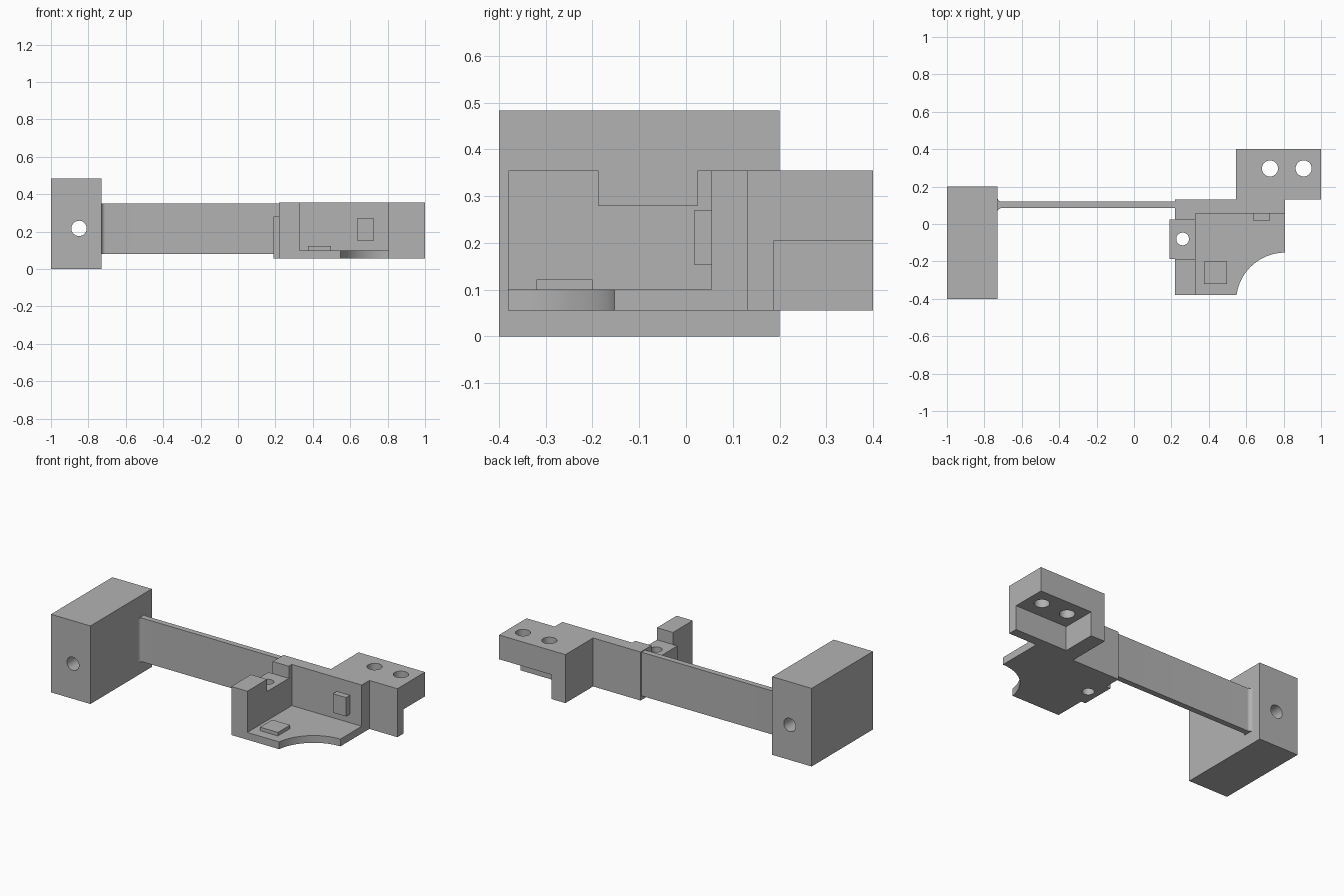
import bpy, bmesh, math
from mathutils import Vector

cube = bpy.data.objects.get("Cube")
if cube:
    bpy.data.objects.remove(cube, do_unlink=True)

# Single grey plastic
grey = bpy.data.materials.new("grey_plastic")
grey.use_nodes = True
COLOR = (0.45, 0.45, 0.45, 1)
grey.diffuse_color = COLOR
grey.node_tree.nodes["Principled BSDF"].inputs["Base Color"].default_value = COLOR


def place(axis, a, b, h):
    """Point from two profile coordinates and a height along the axis."""
    return {"X": (h, a, b), "Y": (a, h, b), "Z": (a, b, h)}[axis]


def prism(name, profile, axis, lo, hi):
    """Extrude a flat outline along one axis."""
    bm = bmesh.new()
    face = bm.faces.new([bm.verts.new(place(axis, a, b, lo)) for a, b in profile])
    ext = bmesh.ops.extrude_face_region(bm, geom=[face])
    move = Vector(place(axis, 0, 0, hi - lo))
    bmesh.ops.translate(bm, vec=move, verts=[v for v in ext["geom"] if isinstance(v, bmesh.types.BMVert)])
    bmesh.ops.recalc_face_normals(bm, faces=bm.faces)
    mesh = bpy.data.meshes.new(name)
    bm.to_mesh(mesh)
    bm.free()
    mesh.materials.append(grey)
    obj = bpy.data.objects.new(name, mesh)
    bpy.context.collection.objects.link(obj)
    return obj


def box(name, x, y, z):
    return prism(name, [(x[0], y[0]), (x[1], y[0]), (x[1], y[1]), (x[0], y[1])], "Z", *z)


def arc(cx, cy, r, start, end, steps):
    angles = [math.radians(start + (end - start) * i / steps) for i in range(steps + 1)]
    return [(cx + r * math.cos(t), cy + r * math.sin(t)) for t in angles]


def cut(obj, cutter):
    """Subtract a cutter, then delete it."""
    mod = obj.modifiers.new("cut", "BOOLEAN")
    mod.operation, mod.solver, mod.object = "DIFFERENCE", "EXACT", cutter
    cutter.hide_render = True
    bpy.ops.object.select_all(action="DESELECT")
    bpy.context.view_layer.objects.active = obj
    obj.select_set(True)
    bpy.ops.object.modifier_apply(modifier=mod.name)
    bpy.data.objects.remove(cutter, do_unlink=True)


def drill(obj, axis, a, b, r):
    cut(obj, prism("drill", arc(a, b, r, 0, 350, 35), axis, -1, 1))


BASE, TOP, FLOOR = 0.055, 0.355, 0.1

# End block with a cross hole
block = box("end_block", (-1, -0.73), (-0.4, 0.2), (0, 0.483))
drill(block, "Y", -0.85, 0.217, 0.041)

# Thin arm, flared where it meets the block
flare = 0.022
arm = prism("arm",
            arc(-0.73 + flare, 0.085 - flare, flare, 180, 90, 8) + [(0.22, 0.085), (0.22, 0.12)]
            + arc(-0.73 + flare, 0.12 + flare, flare, 270, 180, 8),
            "Z", 0.08, 0.35)

# Tray floor with a scooped corner
floor = prism("tray_floor",
              [(0.33, 0.055), (0.33, -0.38)] + arc(0.808, -0.415, 0.262, 172.4, 90, 24) + [(0.808, 0.055)],
              "Z", BASE, FLOOR)

# Notched side wall with a vertical hole and an outer tab
side = prism("side_wall",
             [(-0.38, BASE), (0.055, BASE), (0.055, TOP), (0.025, TOP), (0.025, 0.28),
              (-0.187, 0.28), (-0.187, TOP), (-0.38, TOP)],
             "X", 0.22, 0.33)
drill(side, "Z", 0.26, -0.08, 0.034)
box("side_tab", (0.19, 0.22), (-0.187, 0.025), (BASE, 0.28))

# Back wall of the tray and the two small pads
box("back_wall", (0.22, 0.808), (0.055, 0.13), (BASE, TOP))
box("floor_pad", (0.375, 0.497), (-0.32, -0.2), (FLOOR, 0.122))
box("wall_pad", (0.637, 0.727), (0.018, 0.055), (0.153, 0.27))

# Mounting block, hollowed underneath, with two screw holes
mount = box("mounting_block", (0.545, 1), (0.13, 0.4), (BASE, TOP))
cut(mount, box("recess", (0.642, 1.2), (0.188, 0.6), (-0.1, 0.205)))
for x in (0.727, 0.907):
    drill(mount, "Z", x, 0.297, 0.043)

# Smooth curved surfaces, keeping hard edges
for obj in (block, arm, floor, side, mount):
    bpy.ops.object.select_all(action="DESELECT")
    bpy.context.view_layer.objects.active = obj
    obj.select_set(True)
    bpy.ops.object.shade_smooth_by_angle(angle=math.radians(30))
